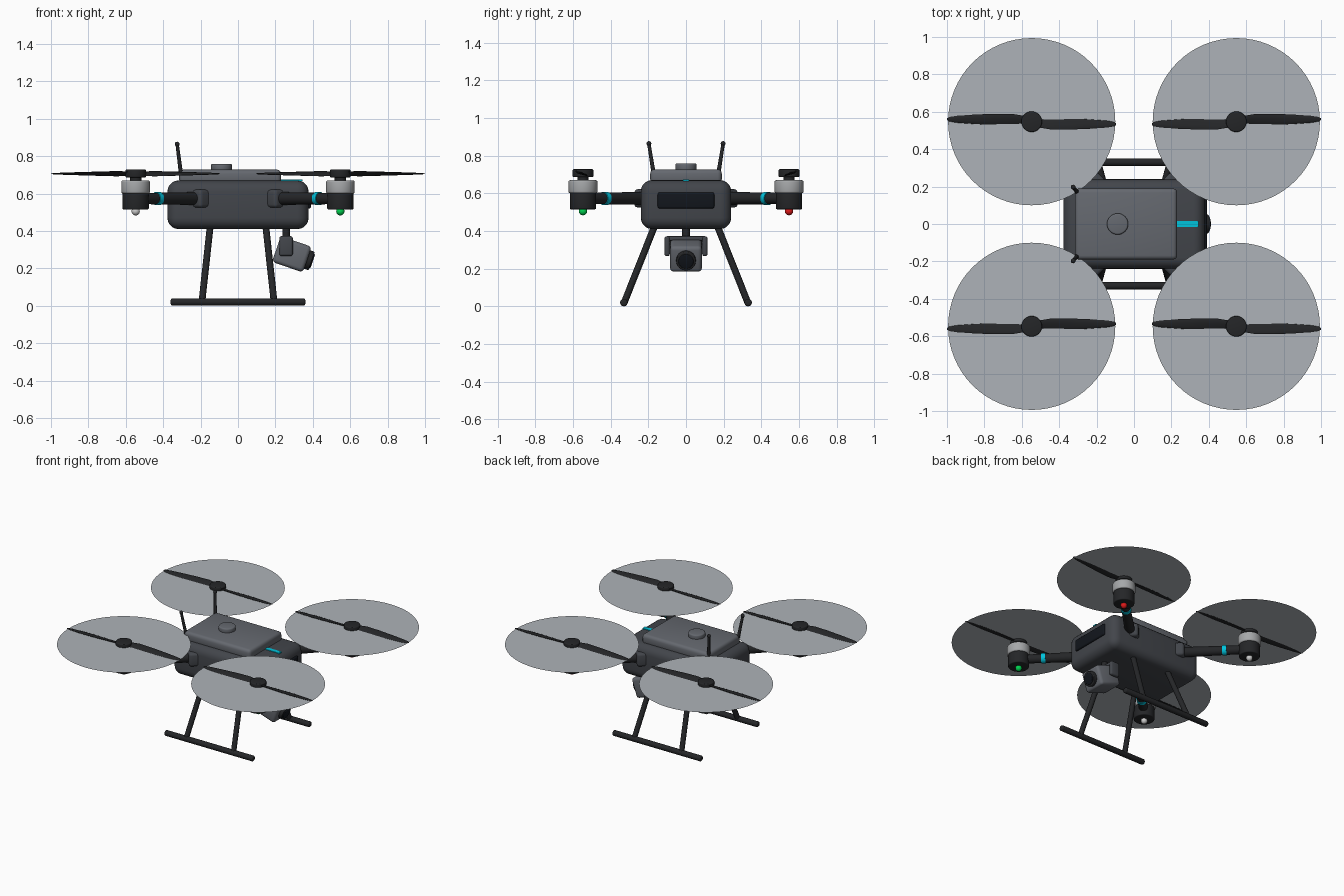
import bpy, bmesh
from math import sin, cos, pi, radians
from mathutils import Vector, Matrix

if "Cube" in bpy.data.objects:
    bpy.data.objects.remove(bpy.data.objects["Cube"])


def mat(name, r, g, b):
    m = bpy.data.materials.new(name)
    m.diffuse_color = (r, g, b, 1)
    m.use_nodes = True
    m.node_tree.nodes["Principled BSDF"].inputs["Base Color"].default_value = m.diffuse_color
    return m


SHELL = mat("shell_grey", 0.055, 0.06, 0.07)
PANEL = mat("panel_grey", 0.13, 0.14, 0.16)
BLACK = mat("black", 0.018, 0.019, 0.021)
GLASS = mat("glass", 0.006, 0.008, 0.012)
METAL = mat("metal", 0.38, 0.39, 0.40)
DISC = mat("blur_disc", 0.42, 0.45, 0.48)
CYAN = mat("cyan", 0.0, 0.55, 0.72)
GREEN = mat("green_light", 0.0, 0.65, 0.08)
RED = mat("red_light", 0.75, 0.01, 0.01)
WHITE = mat("white_light", 0.6, 0.6, 0.6)


def finish(bm, name, m, bevel=0, seg=3, matrix=None):
    """Bevel the hard edges, place the mesh and link it."""
    if bevel:
        hard = [e for e in bm.edges if len(e.link_faces) == 2 and e.calc_face_angle() > radians(45)]
        bmesh.ops.bevel(bm, geom=hard, offset=bevel, segments=seg, profile=0.5,
                        affect='EDGES', clamp_overlap=True)
    if matrix is not None:
        bm.transform(matrix)
    me = bpy.data.meshes.new(name)
    bm.to_mesh(me)
    bm.free()
    me.materials.append(m)
    ob = bpy.data.objects.new(name, me)
    bpy.context.collection.objects.link(ob)
    return ob


def box(name, c, size, m, bevel=0.01, seg=3, rot=None):
    bm = bmesh.new()
    bmesh.ops.create_cube(bm, size=1)
    bmesh.ops.scale(bm, vec=size, verts=bm.verts)
    M = Matrix.Translation(c)
    return finish(bm, name, m, bevel, seg, M @ rot if rot else M)


def tube(name, a, b, r1, m, r2=None, bevel=0, n=24):
    a, b = Vector(a), Vector(b)
    bm = bmesh.new()
    bmesh.ops.create_cone(bm, cap_ends=True, segments=n, radius1=r1,
                          radius2=r1 if r2 is None else r2, depth=(b - a).length)
    M = Matrix.Translation((a + b) / 2) @ (b - a).to_track_quat('Z', 'Y').to_matrix().to_4x4()
    return finish(bm, name, m, bevel, 3, M)


def ball(name, c, r, m):
    bm = bmesh.new()
    bmesh.ops.create_uvsphere(bm, u_segments=20, v_segments=12, radius=r)
    return finish(bm, name, m, matrix=Matrix.Translation(c))


def propeller(name, c, hand):
    """Two twisted, tapered blades."""
    bm = bmesh.new()
    # radius, chord, pitch in degrees
    stations = [(0.03, 0.05, 24), (0.10, 0.072, 22), (0.20, 0.068, 17),
                (0.30, 0.056, 13), (0.40, 0.038, 10), (0.44, 0.024, 9), (0.452, 0.01, 8)]
    for turn in (0, pi):
        rings = []
        for r, ch, p in stations:
            p, ring = radians(p), []
            for k in range(10):
                t = 2 * pi * k / 10
                u, w = ch / 2 * cos(t), 0.006 * sin(t) * min(1, ch / 0.05)
                v = Vector((r, u * cos(p) - w * sin(p) - 0.006, -u * sin(p) - w * cos(p)))
                v = Matrix.Rotation(turn - radians(1), 3, 'Z') @ v
                ring.append(bm.verts.new((v.x, v.y * hand, v.z)))
            rings.append(ring)
        for A, B in zip(rings, rings[1:]):
            for k in range(10):
                bm.faces.new((A[k], A[k - 1], B[k - 1], B[k]))
        bm.faces.new(rings[0])
        bm.faces.new(rings[-1])
    bmesh.ops.recalc_face_normals(bm, faces=bm.faces)
    finish(bm, name, BLACK, matrix=Matrix.Translation(c))


# Body shell, top hatch, positioning puck, stripe and nose window
box("body", (0, 0, 0.54), (0.755, 0.48, 0.26), SHELL, 0.06, 5)
box("top_hatch", (-0.042, 0, 0.69), (0.545, 0.38, 0.075), PANEL, 0.022, 3)
tube("position_puck", (-0.088, 0, 0.72), (-0.088, 0, 0.758), 0.057, PANEL, bevel=0.009, n=32)
box("top_stripe", (0.285, 0, 0.67), (0.12, 0.03, 0.008), CYAN, 0)
box("nose_window", (0.375, 0, 0.562), (0.03, 0.30, 0.085), GLASS, 0.01)

# Arms, motors and rotors at the four corners
P = 0.547
for sx, ex in ((1, "front"), (-1, "rear")):
    for sy, ey in ((1, "left"), (-1, "right")):
        tag = f"{ex}_{ey}"

        def at(d, z):
            return (sx * d, sy * d, z)

        spin = Matrix.Rotation(pi / 4 * sx * sy, 4, 'Z')
        box(f"{tag}_arm_clamp", at(0.195, 0.573), (0.13, 0.115, 0.098), SHELL, 0.018, 3, spin)
        tube(f"{tag}_arm", at(0.2, 0.573), at(P, 0.573), 0.035, BLACK, r2=0.029)
        tube(f"{tag}_arm_band", at(0.419, 0.573), at(0.439, 0.573), 0.035, CYAN)
        tube(f"{tag}_motor_base", at(P, 0.515), at(P, 0.603), 0.07, BLACK, bevel=0.006, n=32)
        tube(f"{tag}_motor_bell", at(P, 0.60), at(P, 0.67), 0.077, METAL, bevel=0.01, n=32)
        tube(f"{tag}_motor_shaft", at(P, 0.66), at(P, 0.70), 0.03, BLACK)
        tube(f"{tag}_rotor_hub", at(P, 0.686), at(P, 0.728), 0.055, BLACK, bevel=0.006, n=32)
        light = WHITE if sx < 0 else (RED if sy > 0 else GREEN)
        ball(f"{tag}_light", at(P, 0.505), 0.022, light)
        propeller(f"{tag}_propeller", at(P, 0.706), -sx * sy)
        bm = bmesh.new()
        bmesh.ops.create_circle(bm, cap_ends=True, segments=64, radius=0.447)
        finish(bm, f"{tag}_blur_disc", DISC, matrix=Matrix.Translation(at(P, 0.703)))

# Landing gear and antennas on both sides
for s, e in ((1, "left"), (-1, "right")):
    for sx, ex in ((1, "front"), (-1, "rear")):
        tube(f"{ex}_{e}_leg", (sx * 0.148, s * 0.165, 0.43), (sx * 0.193, s * 0.328, 0.02), 0.018, BLACK)
    tube(f"{e}_skid", (-0.36, s * 0.33, 0.02), (0.36, s * 0.33, 0.02), 0.02, BLACK, bevel=0.01)
    tube(f"{e}_antenna", (-0.298, s * 0.163, 0.65), (-0.325, s * 0.197, 0.862), 0.012, BLACK, r2=0.009, n=16)
    ball(f"{e}_antenna_tip", (-0.325, s * 0.197, 0.864), 0.013, BLACK)

# Gimbal post, yoke and tilted camera
tube("gimbal_post", (0.257, 0, 0.43), (0.257, 0, 0.35), 0.02, BLACK)
box("gimbal_crossbar", (0.257, 0, 0.36), (0.06, 0.22, 0.024), SHELL, 0.008)
for s, e in ((1, "left"), (-1, "right")):
    box(f"{e}_gimbal_arm", (0.257, s * 0.1, 0.319), (0.072, 0.028, 0.106), SHELL, 0.012)
tilt = Matrix.Rotation(radians(19), 4, 'Y')
cam = Vector((0.288, 0, 0.275))
box("camera_body", cam, (0.175, 0.168, 0.145), PANEL, 0.02, 3, tilt)
axis = tilt.to_3x3() @ Vector((1, 0, 0))
tube("lens_barrel", cam + axis * 0.07, cam + axis * 0.112, 0.052, BLACK, bevel=0.005, n=32)
tube("lens_glass", cam + axis * 0.10, cam + axis * 0.118, 0.04, GLASS, bevel=0.005, n=32)

# Smooth shading with crisp edges
obs = list(bpy.context.collection.objects)
for o in obs:
    o.select_set(True)
bpy.context.view_layer.objects.active = obs[0]
bpy.ops.object.shade_smooth_by_angle(angle=radians(35))
